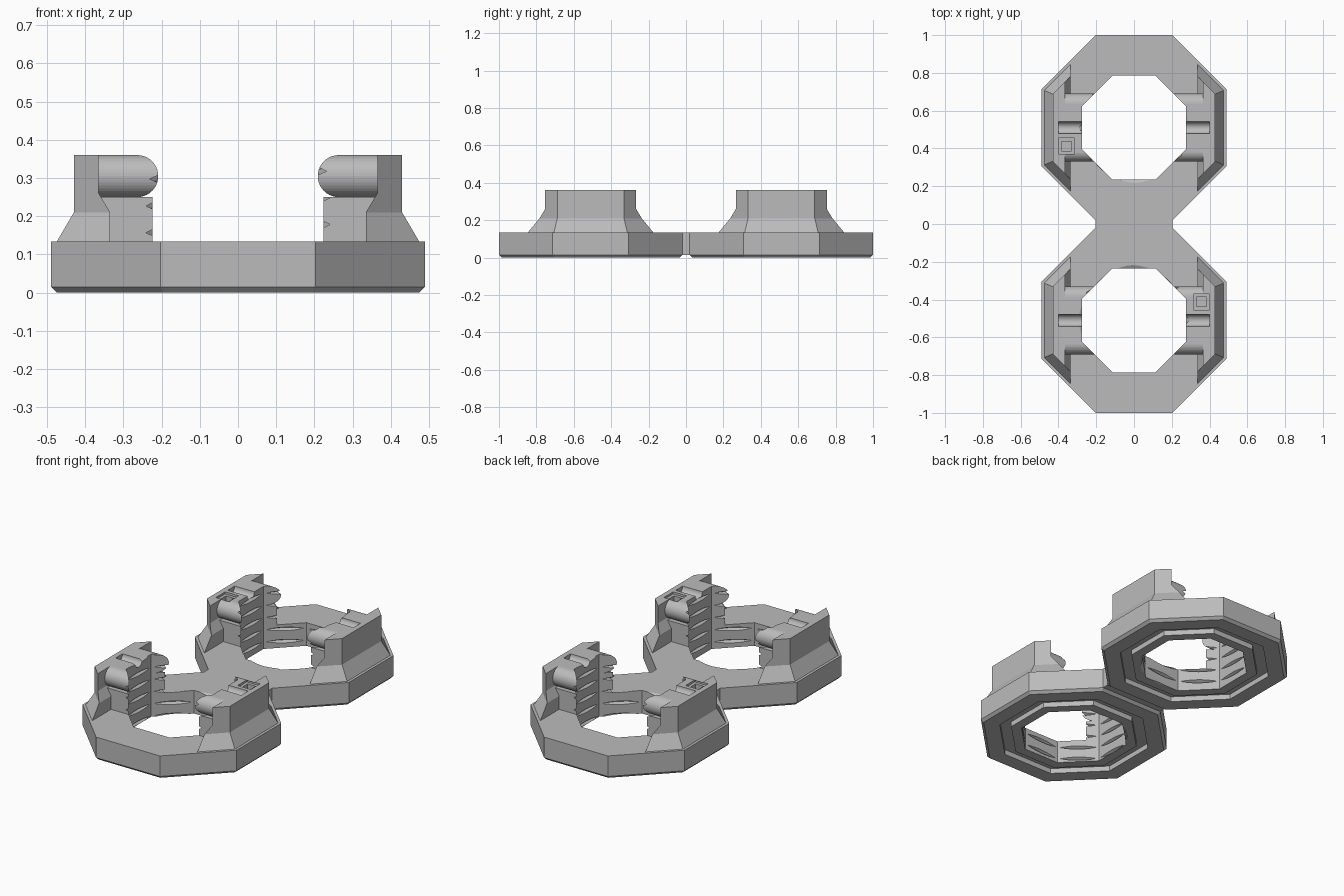
import bpy, bmesh, math
from mathutils import Matrix, Vector

if "Cube" in bpy.data.objects:
    bpy.data.objects.remove(bpy.data.objects["Cube"])

GREY = (0.5, 0.5, 0.5, 1)
mat = bpy.data.materials.new("light grey")
mat.use_nodes = True
mat.diffuse_color = GREY
mat.node_tree.nodes["Principled BSDF"].inputs["Base Color"].default_value = GREY

APEX = 1 / math.cos(math.pi / 8)      # apothem to corner radius
CENTRE = 0.51                         # ring centre along y
TOP, DECK = 0.36, 0.133


def make(name, bm):
    bmesh.ops.recalc_face_normals(bm, faces=bm.faces)
    mesh = bpy.data.meshes.new(name)
    bm.to_mesh(mesh)
    bm.free()
    mesh.materials.append(mat)
    ob = bpy.data.objects.new(name, mesh)
    bpy.context.collection.objects.link(ob)
    return ob


def octagon(name, profile, hollow=False):
    """Sweep (apothem, z) points round an octagon."""
    bm = bmesh.new()
    loops = [[bm.verts.new((a * APEX * math.cos((k + .5) * math.pi / 4),
                            a * APEX * math.sin((k + .5) * math.pi / 4), z))
              for k in range(8)] for a, z in profile]
    pairs = list(zip(loops, loops[1:]))
    if hollow:
        pairs.append((loops[-1], loops[0]))
    else:
        bm.faces.new(loops[0])
        bm.faces.new(loops[-1])
    for lo, hi in pairs:
        for k in range(8):
            j = (k + 1) % 8
            bm.faces.new((lo[k], lo[j], hi[j], hi[k]))
    return make(name, bm)


def box(name, lo, hi):
    lo, hi = Vector(lo), Vector(hi)
    bm = bmesh.new()
    m = Matrix.Translation((lo + hi) / 2) @ Matrix.Diagonal((*(hi - lo), 1))
    bmesh.ops.create_cube(bm, size=1, matrix=m)
    return make(name, bm)


def rod(name, x0, x1, y, z, r):
    bm = bmesh.new()
    m = Matrix.Translation(((x0 + x1) / 2, y, z)) @ Matrix.Rotation(math.pi / 2, 4, 'Y')
    bmesh.ops.create_cone(bm, cap_ends=True, segments=40, radius1=r, radius2=r,
                          depth=x1 - x0, matrix=m)
    return make(name, bm)


def prism_y(name, pts, half):
    """Extrude an (x, z) outline along y."""
    bm = bmesh.new()
    face = bm.faces.new([bm.verts.new((x, -half, z)) for x, z in pts])
    geo = bmesh.ops.extrude_face_region(bm, geom=[face])["geom"]
    bmesh.ops.translate(bm, vec=(0, 2 * half, 0),
                        verts=[v for v in geo if isinstance(v, bmesh.types.BMVert)])
    return make(name, bm)


def helix(name, pitch, turns, steps=48):
    """Triangular screw thread used to cut the bore."""
    bm = bmesh.new()
    rows = []
    for i in range(turns * steps + 1):
        t = 2 * math.pi * i / steps
        z0 = -0.06 + pitch * i / steps
        rows.append([bm.verts.new((r * math.cos(t), r * math.sin(t), z0 + dz))
                     for r, dz in ((0.24, -.03), (0.293, 0), (0.24, .03))])
    bm.faces.new(rows[0])
    bm.faces.new(rows[-1])
    for a, b in zip(rows, rows[1:]):
        for k in range(3):
            j = (k + 1) % 3
            bm.faces.new((a[k], a[j], b[j], b[k]))
    return make(name, bm)


def boolean(ob, other, op='DIFFERENCE'):
    mod = ob.modifiers.new("cut", 'BOOLEAN')
    mod.operation, mod.object, mod.solver = op, other, 'EXACT'
    dg = bpy.context.evaluated_depsgraph_get()
    mesh = bpy.data.meshes.new_from_object(ob.evaluated_get(dg))
    ob.modifiers.clear()
    ob.data = mesh


def drop(*obs):
    for ob in obs:
        bpy.data.objects.remove(ob)


# Cutters for the octagonal bore and its thread
bore = octagon("bore", [(0.275, -.1), (0.275, .5)])
thread = helix("thread", 0.07, 7)

# Octagonal base ring with a channel in the underside
ring = octagon("base_ring", [(.275, DECK), (.49, DECK), (.49, .015), (.475, 0), (.39, 0),
                             (.39, .03), (.33, .03), (.33, 0), (.275, 0)], hollow=True)
boolean(ring, thread)

# Pair of clamp towers: outer wings
towers = octagon("towers", [(.475, DECK - .002), (.475, DECK), (.43, .21), (.43, TOP)])
right = [(.335, .1), (.335, .21), (.365, .26), (.365, .5)]
gap = prism_y("gap", right + [(-x, z) for x, z in reversed(right)], 0.6)
boolean(towers, gap)
drop(gap)

# Inner tower blocks with rounded upper ends
for s in (-1, 1):
    x0, x1 = sorted((s * .18, s * .40))
    parts = [box("block", (x0, -.165, DECK - .002), (x1, .165, .25)),
             box("block_top", (x0, -.125, .24), (x1, .125, TOP))]
    xe0, xe1 = sorted((s * .18, s * .385))
    parts += [rod("round_end", xe0, xe1, e * .125, .305, .055) for e in (-1, 1)]
    for p in parts:
        boolean(towers, p, 'UNION')
    drop(*parts)

# Bore, thread, top grooves and square pocket
cuts = [bore, thread]
cuts += [rod("groove", *sorted((s * .2, s * .40)), 0, TOP, .032) for s in (-1, 1)]
cuts += [box("pocket", (-.40, -.14, TOP - .012), (-.315, -.055, TOP + .05)),
         box("pocket_core", (-.383, -.123, TOP - .04), (-.332, -.072, TOP + .05))]
for c in cuts:
    boolean(towers, c)
drop(*cuts)

# Back half, and front half turned half a circle
for ob in (ring, towers):
    ob.data.transform(Matrix.Translation((0, CENTRE, 0)))
    twin = ob.copy()
    twin.data = ob.data.copy()
    twin.data.transform(Matrix.Rotation(math.pi, 4, 'Z'))
    bpy.context.collection.objects.link(twin)
    twin.name = "front_" + ob.name
    ob.name = "back_" + ob.name

# Short bridge joining the rings
box("bridge", (-.203, -.02, .015), (.203, .02, DECK))
